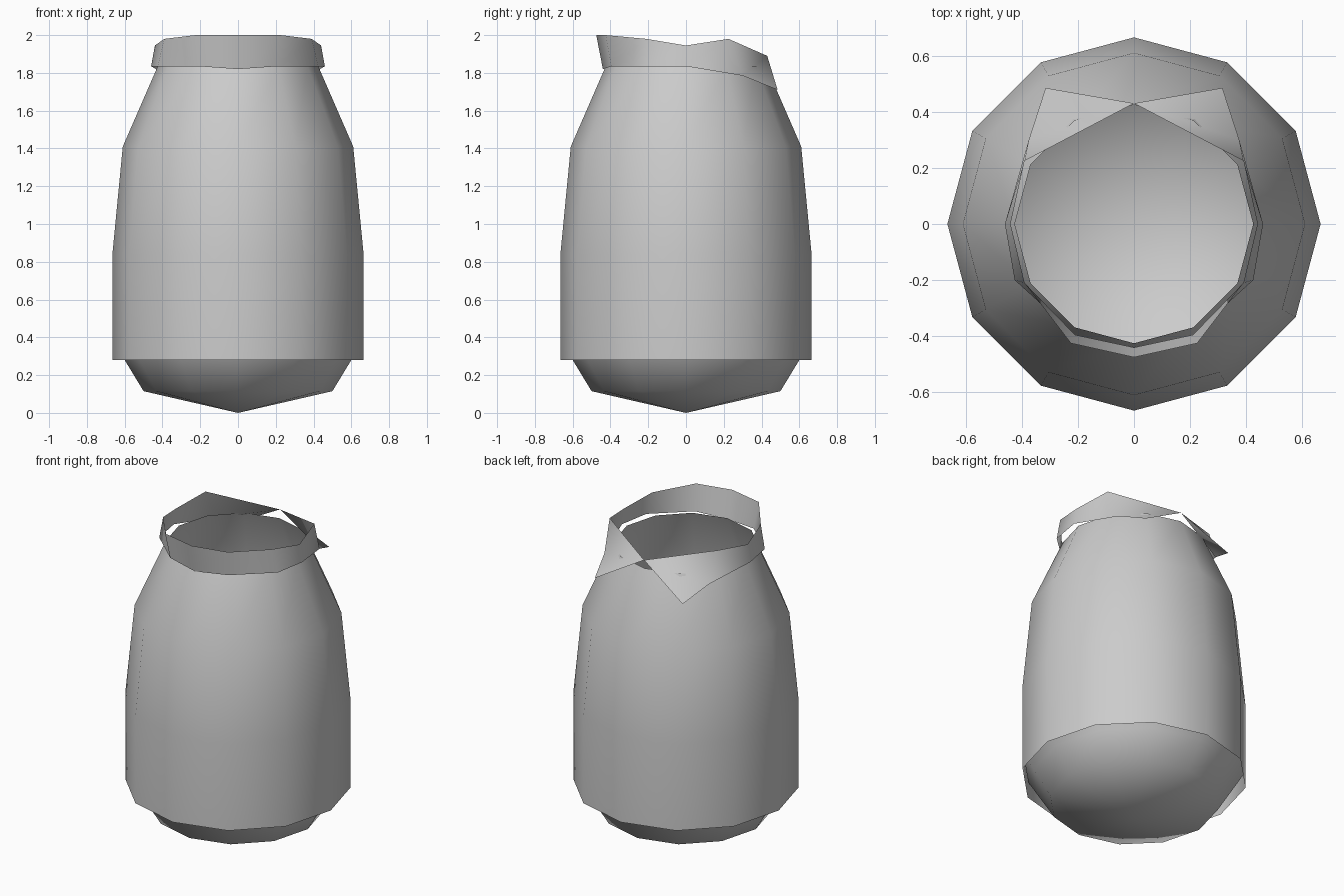
import bpy
from math import sin, cos, pi

if "Cube" in bpy.data.objects:
    bpy.data.objects.remove(bpy.data.objects["Cube"])

SIDES = 12

# Single plain grey finish
grey = bpy.data.materials.new("plain_grey")
grey.use_nodes = True
colour = (0.6, 0.6, 0.6, 1)
grey.diffuse_color = colour
grey.node_tree.nodes["Principled BSDF"].inputs["Base Color"].default_value = colour


def make_object(name, verts, faces):
    mesh = bpy.data.meshes.new(name)
    mesh.from_pydata(verts, [], faces)
    mesh.materials.append(grey)
    mesh.shade_smooth()
    obj = bpy.data.objects.new(name, mesh)
    bpy.context.collection.objects.link(obj)
    return obj


def lathe(name, profile, tip=None):
    """Open surface of revolution, listed bottom to top; tip closes the bottom."""
    verts = [(r * cos(2 * pi * i / SIDES), r * sin(2 * pi * i / SIDES), z)
             for r, z in profile for i in range(SIDES)]
    faces = []
    for ring in range(len(profile) - 1):
        a, b = ring * SIDES, (ring + 1) * SIDES
        for i in range(SIDES):
            j = (i + 1) % SIDES
            faces.append((a + i, a + j, b + j, b + i))
    if tip is not None:
        verts.append((0, 0, tip))
        faces += [((i + 1) % SIDES, i, len(verts) - 1) for i in range(SIDES)]
    return make_object(name, verts, faces)


# Open-ended body and the rounded base set inside it
lathe("body", [(0.665, 0.28), (0.665, 0.84), (0.61, 1.41), (0.425, 1.835)])
lathe("base_bowl", [(0.5, 0.115), (0.6, 0.28), (0.66, 0.38)], tip=0)

# Collar half, from front centre round to the pointed flap at the back
top = [(0, -0.475, 2.0), (0.225, -0.425, 2.0), (0.39, -0.21, 1.98),
       (0.44, 0, 1.945), (0.39, 0.225, 1.98), (0, 0.43, 1.89)]
bottom = [(0, -0.44, 1.82), (0.21, -0.395, 1.835), (0.425, -0.2, 1.835),
          (0.46, 0, 1.835), (0.375, 0.3, 1.785), (0.315, 0.485, 1.71)]
n = len(top)
collar = make_object("collar", top + bottom,
                     [(n + i, n + i + 1, i + 1, i) for i in range(n - 1)])
mirror = collar.modifiers.new("mirror", 'MIRROR')
mirror.use_axis[0] = True
mirror.merge_threshold = 0.001
